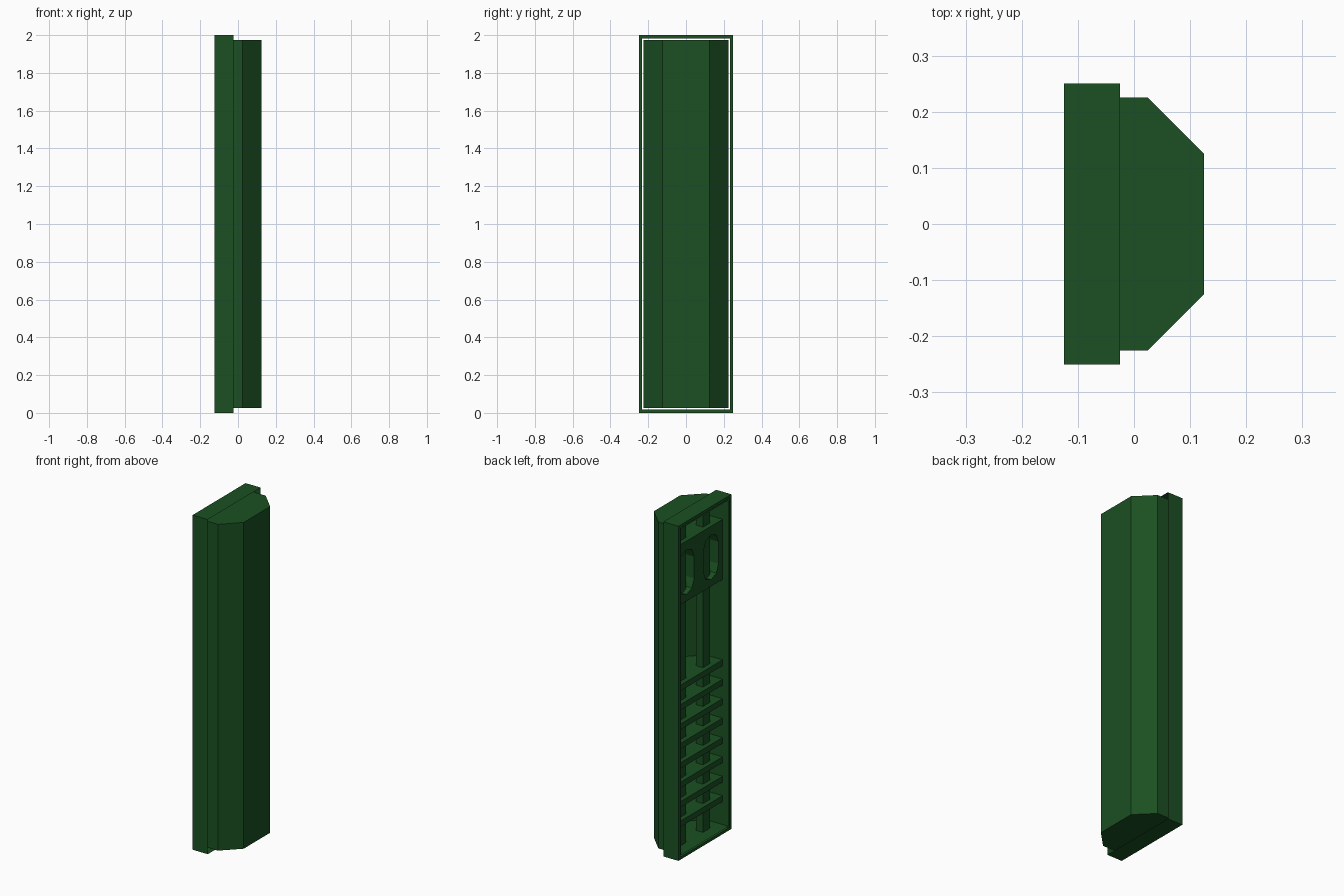
import bpy, bmesh, math

if "Cube" in bpy.data.objects:
    bpy.data.objects.remove(bpy.data.objects["Cube"])

green = bpy.data.materials.new("dark_green")
green.diffuse_color = (0.011, 0.08, 0.016, 1)
green.use_nodes = True
green.node_tree.nodes["Principled BSDF"].inputs["Base Color"].default_value = green.diffuse_color


def finish(bm, name):
    mesh = bpy.data.meshes.new(name)
    bm.to_mesh(mesh)
    bm.free()
    mesh.materials.append(green)
    ob = bpy.data.objects.new(name, mesh)
    bpy.context.collection.objects.link(ob)
    return ob


def extrude(points, vec):
    """Closed bmesh prism from an outline and an extrusion vector."""
    bm = bmesh.new()
    face = bm.faces.new([bm.verts.new(p) for p in points])
    ext = bmesh.ops.extrude_face_region(bm, geom=[face])["geom"]
    bmesh.ops.translate(bm, vec=vec, verts=[v for v in ext if isinstance(v, bmesh.types.BMVert)])
    bmesh.ops.recalc_face_normals(bm, faces=bm.faces)
    bm.normal_update()
    return bm


def prism(half, z0, z1):
    """Mirror a half profile of (x, y) points in y and extrude it upwards."""
    pts = [(x, -y, z0) for x, y in half] + [(x, y, z0) for x, y in reversed(half)]
    return extrude(pts, (0, 0, z1 - z0))


def facing(bm, sign):
    return [f for f in bm.faces if f.normal.x * sign > 0.9]


# Outer frame: thin walls with a narrow rim on the back, open towards the front
bm = prism([(-0.125, 0.25), (-0.025, 0.25)], 0, 2)
bmesh.ops.delete(bm, geom=facing(bm, 1), context='FACES')
back = facing(bm, -1)
bmesh.ops.inset_region(bm, faces=back, thickness=0.025)
bmesh.ops.delete(bm, geom=back, context='FACES')
finish(bm, "frame")

# Chamfered shell running from the rim to the front, open at the back
bm = prism([(-0.125, 0.225), (0.025, 0.225), (0.125, 0.125)], 0.025, 1.975)
bmesh.ops.delete(bm, geom=facing(bm, -1), context='FACES')
finish(bm, "chamfered_shell")

# Inserts fill the shell outline
INSERT = [(-0.085, 0.224), (0.025, 0.224), (0.124, 0.125)]

# Upper block with two slots
panel = finish(prism(INSERT, 1.49, 1.85), "slotted_panel")
for side in (-1, 1):
    ring = []
    for i in range(10):
        a = math.pi * (i if i < 5 else i - 1) / 4
        dz = 0.065 if i < 5 else -0.065
        ring.append((-0.2, side * 0.115 + 0.07 * math.cos(a), 1.665 + dz + 0.07 * math.sin(a)))
    cutter = finish(extrude(ring, (0.4, 0, 0)), "slot_cutter")
    mod = panel.modifiers.new("slot", 'BOOLEAN')
    mod.operation = 'DIFFERENCE'
    mod.solver = 'EXACT'
    mod.object = cutter
    bpy.context.view_layer.objects.active = panel
    bpy.ops.object.modifier_apply(modifier=mod.name)
    bpy.data.objects.remove(cutter)

# Lower stack of slats
for i in range(8):
    z = 1.01 - i * 0.116
    finish(prism(INSERT, z - 0.035, z), f"slat_{i + 1}")

# Two upright posts behind the panel and slats
for side, label in ((-1, "right"), (1, "left")):
    pts = [(x, side * y, 0.026) for x, y in
           ((-0.056, 0.08), (-0.01, 0.08), (-0.01, 0.145), (-0.056, 0.145))]
    finish(extrude(pts, (0, 0, 1.948)), f"post_{label}")
